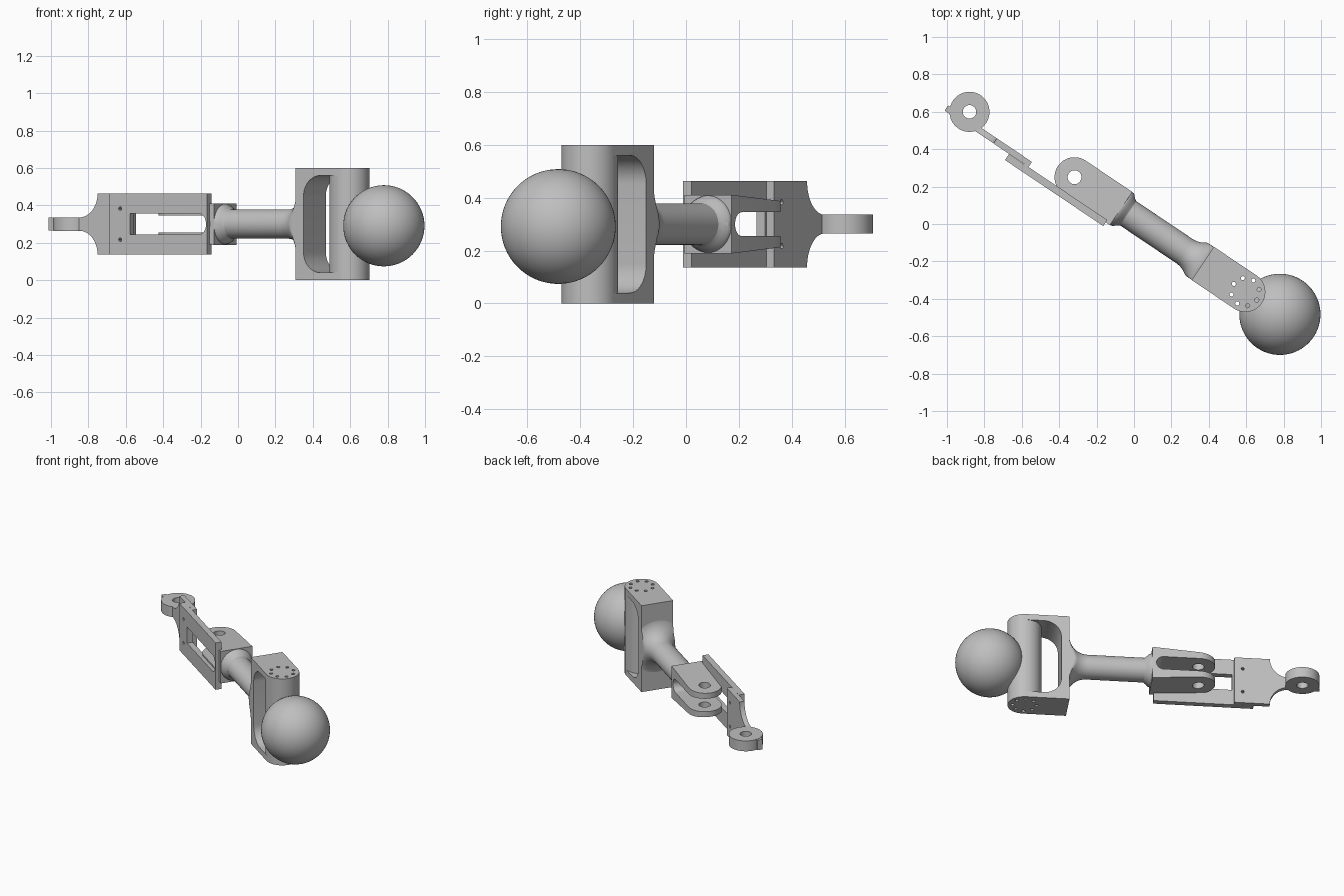
import bpy, bmesh
from math import sin, cos, pi, radians
from mathutils import Matrix, Vector

if "Cube" in bpy.data.objects:
    bpy.data.objects.remove(bpy.data.objects["Cube"])

# Linkage frame: local x runs along the rod, origin at the fork pin
FRAME = Matrix.Translation((-0.318, 0.25, 0.30)) @ Matrix.Rotation(radians(-33.9), 4, "Z")
R = 0.107

grey = bpy.data.materials.new("plain grey")
grey.use_nodes = True
COLOUR = (0.52, 0.52, 0.52, 1)
grey.diffuse_color = COLOUR
grey.node_tree.nodes["Principled BSDF"].inputs["Base Color"].default_value = COLOUR


def add(name, bm):
    bmesh.ops.recalc_face_normals(bm, faces=bm.faces)
    mesh = bpy.data.meshes.new(name)
    bm.to_mesh(mesh)
    bm.free()
    mesh.materials.append(grey)
    ob = bpy.data.objects.new(name, mesh)
    bpy.context.collection.objects.link(ob)
    ob.matrix_world = FRAME
    return ob


def arc(cx, cy, rx, ry, a0, a1, n=24):
    steps = [radians(a0 + (a1 - a0) * i / n) for i in range(n + 1)]
    return [(cx + rx * cos(a), cy + ry * sin(a)) for a in steps]


def circle(cx, cy, r, n=48):
    return arc(cx, cy, r, r, 0, 360, n)[:-1]


def prism(name, outline, lo, hi, axis="z"):
    """Extrude an outline across z, or an x-z outline across y."""
    place = (lambda p, d: (p[0], p[1], d)) if axis == "z" else (lambda p, d: (p[0], d, p[1]))
    bm = bmesh.new()
    face = bm.faces.new([bm.verts.new(place(p, lo)) for p in outline])
    made = bmesh.ops.extrude_face_region(bm, geom=[face])["geom"]
    shift = Vector(place((0, 0), hi - lo))
    bmesh.ops.translate(bm, vec=shift, verts=[v for v in made if isinstance(v, bmesh.types.BMVert)])
    return add(name, bm)


def rect(x0, x1, h):
    return [(x0, -h), (x1, -h), (x1, h), (x0, h)]


def cut(ob, cutters):
    """Subtract the cutters and throw them away."""
    for c in cutters:
        c.hide_render = True
        mod = ob.modifiers.new("cut", "BOOLEAN")
        mod.operation = "DIFFERENCE"
        mod.solver = "EXACT"
        mod.object = c
    bpy.context.view_layer.update()
    graph = bpy.context.evaluated_depsgraph_get()
    mesh = bpy.data.meshes.new_from_object(ob.evaluated_get(graph))
    ob.modifiers.clear()
    ob.data = mesh
    for c in cutters:
        bpy.data.objects.remove(c)


def smooth(ob, angle=30):
    bpy.ops.object.select_all(action="DESELECT")
    ob.select_set(True)
    bpy.context.view_layer.objects.active = ob
    bpy.ops.object.shade_smooth_by_angle(angle=radians(angle))


# Ball at the heavy end
bm = bmesh.new()
bmesh.ops.create_uvsphere(bm, u_segments=64, v_segments=32, radius=0.217)
ball = add("ball", bm)
ball.matrix_world = Matrix.Translation((0.78, -0.483, 0.291))

# Tall yoke: rounded block with a window on the rod side of its barrel
BX = 1.10
yoke = prism("yoke", [(0.826, R), (0.826, -R)] + arc(BX, 0, R, R, -90, 90), -0.30, 0.30)
window = prism("window_cutter",
               [(BX, 0.26)] + arc(0.987, 0.15, 0.11, 0.11, 90, 180, 12)
               + arc(0.987, -0.15, 0.11, 0.11, 180, 270, 12) + [(BX, -0.26)], -0.2, 0.2, "y")
# Keep the barrel whole by taking its shape out of the window cutter
cut(window, [prism("barrel_keep", circle(BX, 0, R - 0.0005, 64), -0.4, 0.4)])
holes = []
for i in range(8):
    a = radians(44 + 45 * i)
    holes.append(prism("bolt_cutter", circle(BX + 0.075 * cos(a), 0.075 * sin(a), 0.011, 12), -0.4, 0.4))
cut(yoke, [window] + holes)

# Rod: round bar flaring into both ends, trimmed to the width of the blocks
profile = [(0.285, 0.108), (0.30, 0.108), (0.315, 0.103), (0.33, 0.088), (0.345, 0.078)]
profile += [(x, r) for x, r in arc(0.706, 0.198, 0.122, 0.12, -90, 0, 14)]
bm = bmesh.new()
rings = []
N = 64
for x, r in profile:
    ring = []
    for i in range(N):
        a = 2 * pi * i / N
        y = max(-R + 0.001, min(R - 0.001, r * cos(a)))
        ring.append(bm.verts.new((x, y, r * sin(a))))
    rings.append(ring)
for a, b in zip(rings, rings[1:]):
    for i in range(N):
        j = (i + 1) % N
        bm.faces.new((a[i], a[j], b[j], b[i]))
bm.faces.new(rings[0])
bm.faces.new(rings[-1])
rod = add("rod", bm)

# Fork: two tapering tines with a pin hole
fork = prism("fork", [(0.30, -R), (0.30, R)] + arc(0, 0, R, R, 90, 270), -1, 1)
for v in fork.data.vertices:
    v.co.z *= 0.09 + 0.07 * v.co.x
cut(fork, [
    prism("slot_cutter", [(-0.3, 0.045), (-0.3, -0.045)] + arc(0.23, 0, 0.045, 0.045, -90, 90), -0.3, 0.3, "y"),
    prism("pin_cutter", circle(0, 0, 0.037), -0.3, 0.3),
])

# Side plate on the fork, with a long window
side_plate = prism("side_plate", rect(-0.36, 0.273, 0.163), -0.131, -0.092, "y")
opening = [(-0.225, 0.056), (-0.225, -0.056)] + arc(0.22, 0, 0.045, 0.056, -90, 90)

# Eye plate: full height, then scooped down to a narrow neck
upper = [(-0.235, 0.163)] + arc(-0.58, 0.163, 0.12, 0.128, 0, -90, 16) + [(-0.775, 0.035)]
eye_plate = prism("eye_plate", upper + [(x, -z) for x, z in reversed(upper)], -0.0915, -0.059, "y")


def screw_holes():
    return [prism("screw_cutter", circle(-0.288, s * 0.083, 0.01, 12), -0.3, 0.3, "y") for s in (-1, 1)]


cut(side_plate, [prism("opening_cutter", opening, -0.3, 0.3, "y")] + screw_holes())
cut(eye_plate, screw_holes())

# Eye ring at the far end
eye = prism("eye_ring", circle(-0.661, -0.023, R), -0.036, 0.036)
cut(eye, [prism("eye_cutter", circle(-0.661, -0.023, 0.036), -0.2, 0.2)])

for ob in (ball, yoke, rod, fork, side_plate, eye_plate, eye):
    smooth(ob)
